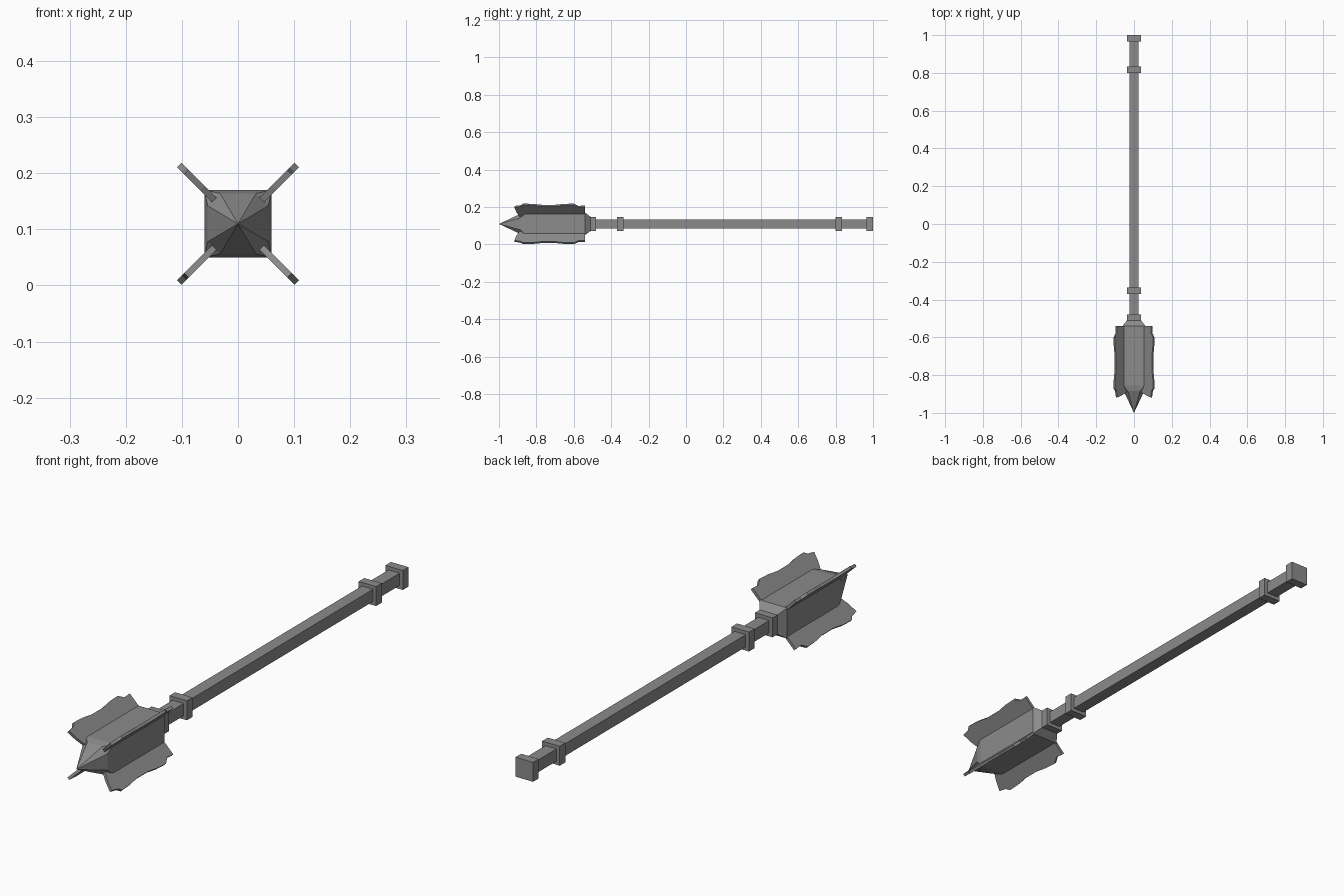
import bpy, bmesh, math
from mathutils import Vector

if "Cube" in bpy.data.objects:
    bpy.data.objects.remove(bpy.data.objects["Cube"], do_unlink=True)

AXIS_Z = 0.11

steel = bpy.data.materials.new("grey steel")
steel.use_nodes = True
GREY = (0.26, 0.26, 0.26, 1)
steel.diffuse_color = GREY
steel.node_tree.nodes["Principled BSDF"].inputs["Base Color"].default_value = GREY


def finish(name, bm):
    bmesh.ops.remove_doubles(bm, verts=bm.verts, dist=0.0005)
    bmesh.ops.recalc_face_normals(bm, faces=bm.faces)
    mesh = bpy.data.meshes.new(name)
    bm.to_mesh(mesh)
    bm.free()
    mesh.materials.append(steel)
    obj = bpy.data.objects.new(name, mesh)
    bpy.context.collection.objects.link(obj)
    return obj


def ring(bm, y, half, flat):
    """Square ring around the shaft axis; flat < half cuts its corners."""
    verts = []
    for i in range(4):
        c, s = round(math.cos(i * math.pi / 2)), round(math.sin(i * math.pi / 2))
        for t in (-flat, flat):
            verts.append(bm.verts.new((c * half - s * t, y, AXIS_Z + s * half + c * t)))
    return verts


def loft(name, sections):
    bm = bmesh.new()
    rings = [ring(bm, *sec) for sec in sections]
    for a, b in zip(rings, rings[1:]):
        for i in range(8):
            j = (i + 1) % 8
            bm.faces.new((a[i], a[j], b[j], b[i]))
    bm.faces.new(rings[0])
    bm.faces.new(rings[-1])
    return finish(name, bm)


def bar(name, y0, y1, half):
    return loft(name, [(y0, half, half), (y1, half, half)])


# Shaft and its square collars
bar("shaft", -0.52, 0.98, 0.024)
bar("neck_collar", -0.51, -0.48, 0.038)
bar("upper_collar", -0.37, -0.335, 0.038)
bar("grip_collar", 0.80, 0.835, 0.038)
bar("pommel", 0.965, 1.0, 0.038)

# Square head, tapered at the neck and cut to an octagon at the front
loft("head", [(-0.51, 0.038, 0.038), (-0.54, 0.06, 0.06),
              (-0.855, 0.06, 0.06), (-0.885, 0.054, 0.032)])

# Eight sided spike
loft("spike", [(-0.885, 0.054, 0.032), (-1.0, 0.0001, 0.0001)])

# Four scalloped blades on the head corners: (y, distance from axis)
BLADE = [(-0.54, 0.055), (-0.54, 0.133), (-0.575, 0.131), (-0.60, 0.148),
         (-0.65, 0.146), (-0.70, 0.139), (-0.77, 0.139), (-0.82, 0.146),
         (-0.87, 0.148), (-0.885, 0.136), (-0.918, 0.13), (-0.905, 0.09),
         (-0.89, 0.06)]
HALF_THICK = 0.0055
NAMES = ["upper_left", "upper_right", "lower_right", "lower_left"]
for k, side in enumerate(NAMES):
    angle = math.pi / 4 + k * math.pi / 2
    out = Vector((math.cos(angle), 0, math.sin(angle)))
    across = Vector((-out.z, 0, out.x))
    bm = bmesh.new()
    base = [bm.verts.new(out * r + across * HALF_THICK + Vector((0, y, AXIS_Z)))
            for y, r in BLADE]
    face = bm.faces.new(base)
    new = bmesh.ops.extrude_face_region(bm, geom=[face], use_keep_orig=True)["geom"]
    moved = [g for g in new if isinstance(g, bmesh.types.BMVert)]
    bmesh.ops.translate(bm, verts=moved, vec=across * -2 * HALF_THICK)
    finish(side + "_blade", bm)
